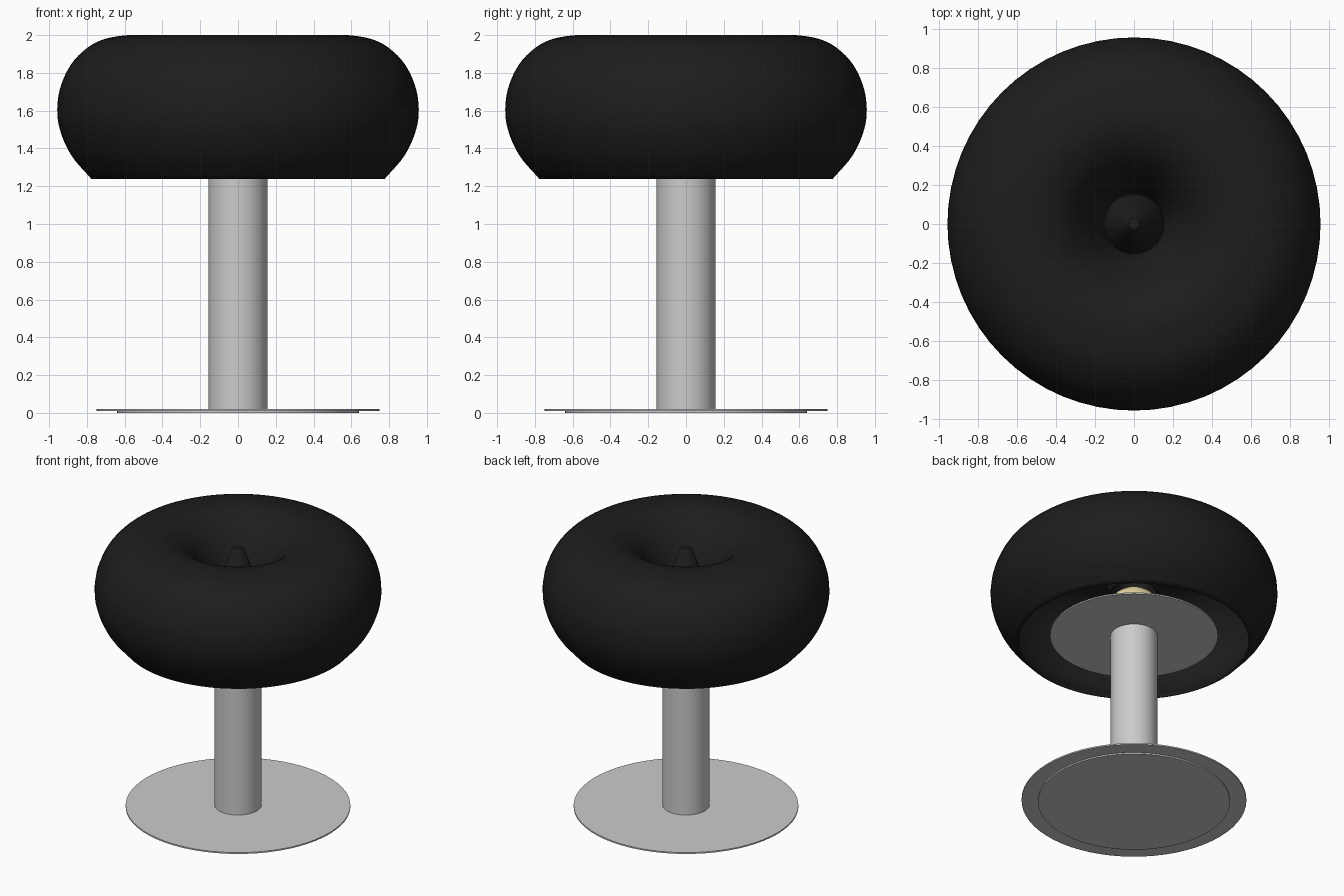
import bpy, bmesh, math
from mathutils import Vector

if "Cube" in bpy.data.objects:
    bpy.data.objects.remove(bpy.data.objects["Cube"])


def material(name, color):
    m = bpy.data.materials.new(name)
    m.diffuse_color = color
    m.use_nodes = True
    m.node_tree.nodes["Principled BSDF"].inputs["Base Color"].default_value = m.diffuse_color
    return m


def lathe(name, profile, sides=64, mat=None, angle=35):
    """Spin an (r, z) profile round the z axis."""
    bm = bmesh.new()
    verts = [bm.verts.new((r, 0, z)) for r, z in profile]
    edges = [bm.edges.new(pair) for pair in zip(verts, verts[1:])]
    bmesh.ops.spin(bm, geom=verts + edges, cent=(0, 0, 0), axis=(0, 0, 1),
                   angle=math.tau, steps=sides, use_merge=True)
    bmesh.ops.remove_doubles(bm, verts=bm.verts[:], dist=1e-5)
    bmesh.ops.recalc_face_normals(bm, faces=bm.faces[:])
    mesh = bpy.data.meshes.new(name)
    bm.to_mesh(mesh)
    bm.free()
    ob = bpy.data.objects.new(name, mesh)
    bpy.context.collection.objects.link(ob)
    if mat:
        mesh.materials.append(mat)
    bpy.ops.object.select_all(action='DESELECT')
    ob.select_set(True)
    bpy.context.view_layer.objects.active = ob
    bpy.ops.object.shade_smooth_by_angle(angle=math.radians(angle))
    return ob


def disc(name, r, z0, z1, **kw):
    return lathe(name, [(0, z0), (r, z0), (r, z1), (0, z1)], **kw)


def smooth_path(points, steps=5):
    """Catmull-Rom curve through a few profile points."""
    p = [Vector(q) for q in points]
    p = [2 * p[0] - p[1]] + p + [2 * p[-1] - p[-2]]
    out = []
    for a, b, c, d in zip(p, p[1:], p[2:], p[3:]):
        for i in range(steps):
            t = i / steps
            out.append(0.5 * (2 * b + (c - a) * t + (2 * a - 5 * b + 4 * c - d) * t * t
                              + (3 * b - a - 3 * c + d) * t ** 3))
    return [tuple(v) for v in out + [p[-2]]]


black = material("black_enamel", (0.012, 0.012, 0.012, 1))
glow = material("warm_glass", (0.85, 0.72, 0.38, 1))

# Base: foot pad and thin plate
disc("base_pad", 0.64, 0.0, 0.01)
disc("base_plate", 0.75, 0.01, 0.02)

# Column and the reflector disc it carries
disc("column", 0.156, 0.02, 1.285)
disc("reflector_disc", 0.56, 1.28, 1.29)

# Bulb resting on the column
bulb = [(0.19 * math.sin(a), 1.44 - 0.19 * math.cos(a))
        for a in (math.pi * i / 16 for i in range(17))]
lathe("bulb", bulb, sides=32, mat=glow)

# Shade: hollow ring-shaped shell with a funnel in the top
outer = smooth_path([(0.775, 1.237), (0.88, 1.36), (0.94, 1.49), (0.957, 1.61),
                     (0.935, 1.74), (0.865, 1.87), (0.74, 1.967), (0.58, 2.0),
                     (0.47, 1.99), (0.36, 1.935), (0.27, 1.84), (0.19, 1.71),
                     (0.15, 1.61)])
shade = lathe("shade", outer, mat=black, angle=60)
shell = shade.modifiers.new("thickness", 'SOLIDIFY')
shell.thickness = 0.012
shell.offset = -1

# Cone in the middle of the funnel
lathe("shade_cone", [(0.15, 1.62), (0.04, 1.905), (0.028, 1.917), (0, 1.92)], mat=black)
